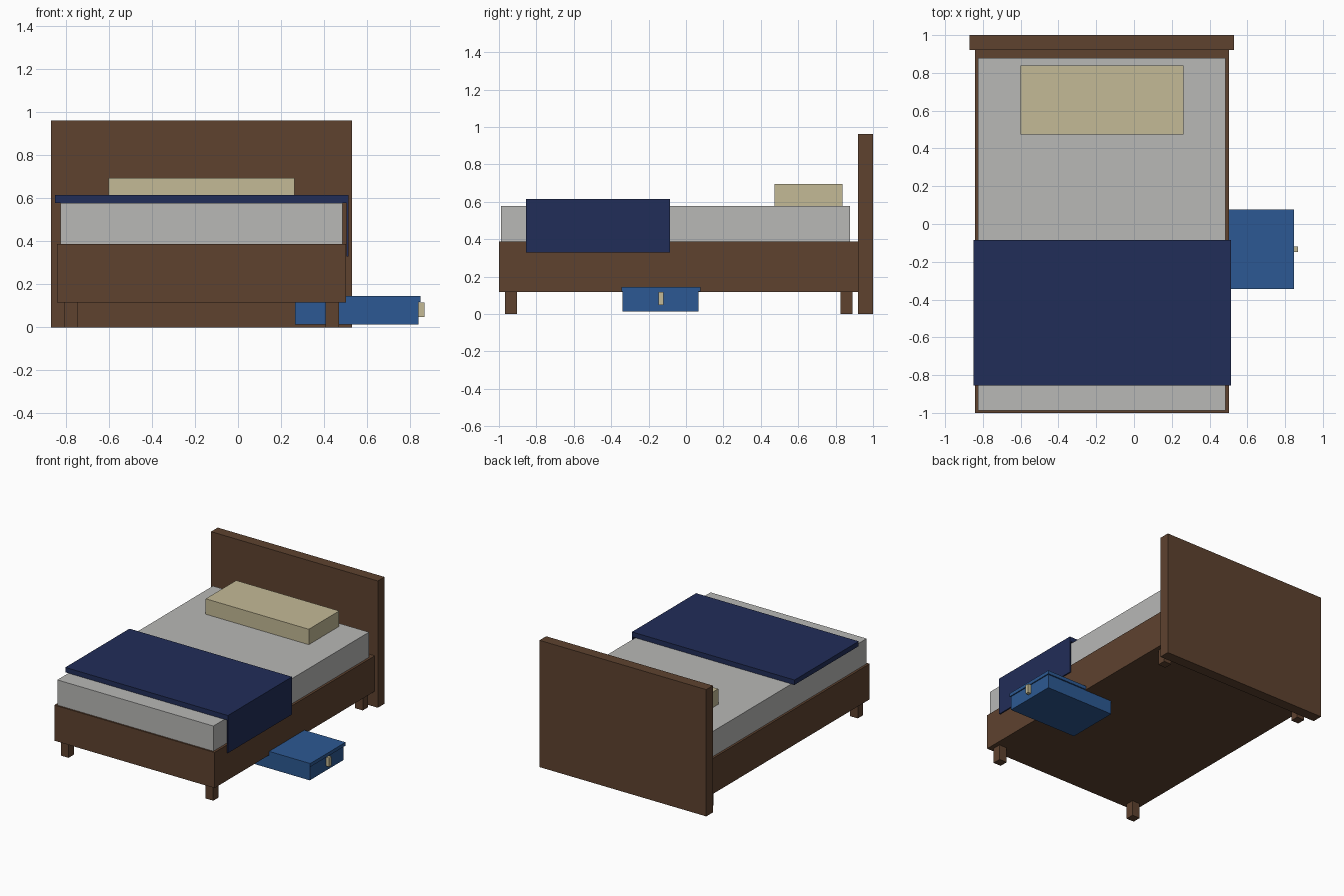
import bpy, bmesh

if "Cube" in bpy.data.objects:
    bpy.data.objects.remove(bpy.data.objects["Cube"])


def material(name, rgb):
    """Flat colour from 0-255 sRGB values."""
    lin = [((c / 255 + 0.055) / 1.055) ** 2.4 for c in rgb]
    m = bpy.data.materials.new(name)
    m.diffuse_color = (*lin, 1)
    m.use_nodes = True
    m.node_tree.nodes["Principled BSDF"].inputs["Base Color"].default_value = m.diffuse_color
    return m


WOOD = material("brown wood", (94, 66, 47))
SHEET = material("pale grey sheet", (184, 184, 182))
NAVY = material("navy blanket", (33, 45, 88))
CREAM = material("cream", (196, 186, 150))
BLUE = material("blue box", (44, 89, 147))


def box(name, x, y, z, mat):
    """Box from (min, max) ranges on each axis."""
    bm = bmesh.new()
    bmesh.ops.create_cube(bm, size=1)
    for v in bm.verts:
        v.co = [r[0] if c < 0 else r[1] for r, c in zip((x, y, z), v.co)]
    me = bpy.data.meshes.new(name)
    bm.to_mesh(me)
    bm.free()
    me.materials.append(mat)
    ob = bpy.data.objects.new(name, me)
    bpy.context.collection.objects.link(ob)
    return ob


# Bed frame
box("headboard", (-0.87, 0.53), (0.92, 1.0), (0, 0.962), WOOD)
box("bed_base", (-0.842, 0.503), (-1.0, 0.92), (0.117, 0.387), WOOD)
for side, x in (("left", -0.777), ("right", 0.438)):
    for end, y in (("front", -0.936), ("back", 0.857)):
        box(f"{end}_{side}_leg", (x - 0.032, x + 0.032),
            (y - 0.032, y + 0.032), (0, 0.117), WOOD)

# Bedding
box("mattress", (-0.825, 0.485), (-0.988, 0.878), (0.387, 0.578), SHEET)
box("pillow", (-0.602, 0.263), (0.473, 0.838), (0.578, 0.695), CREAM)
box("blanket_top", (-0.851, 0.514), (-0.855, -0.086), (0.578, 0.615), NAVY)
box("blanket_drape", (0.505, 0.514), (-0.855, -0.086), (0.329, 0.578), NAVY)

# Storage box sliding out from under the bed
box("storage_box", (0.265, 0.84), (-0.339, 0.068), (0.013, 0.12), BLUE)
box("storage_box_lid", (0.255, 0.848), (-0.345, 0.078), (0.119, 0.145), BLUE)
box("storage_box_handle", (0.84, 0.867), (-0.147, -0.119), (0.049, 0.117), CREAM)
